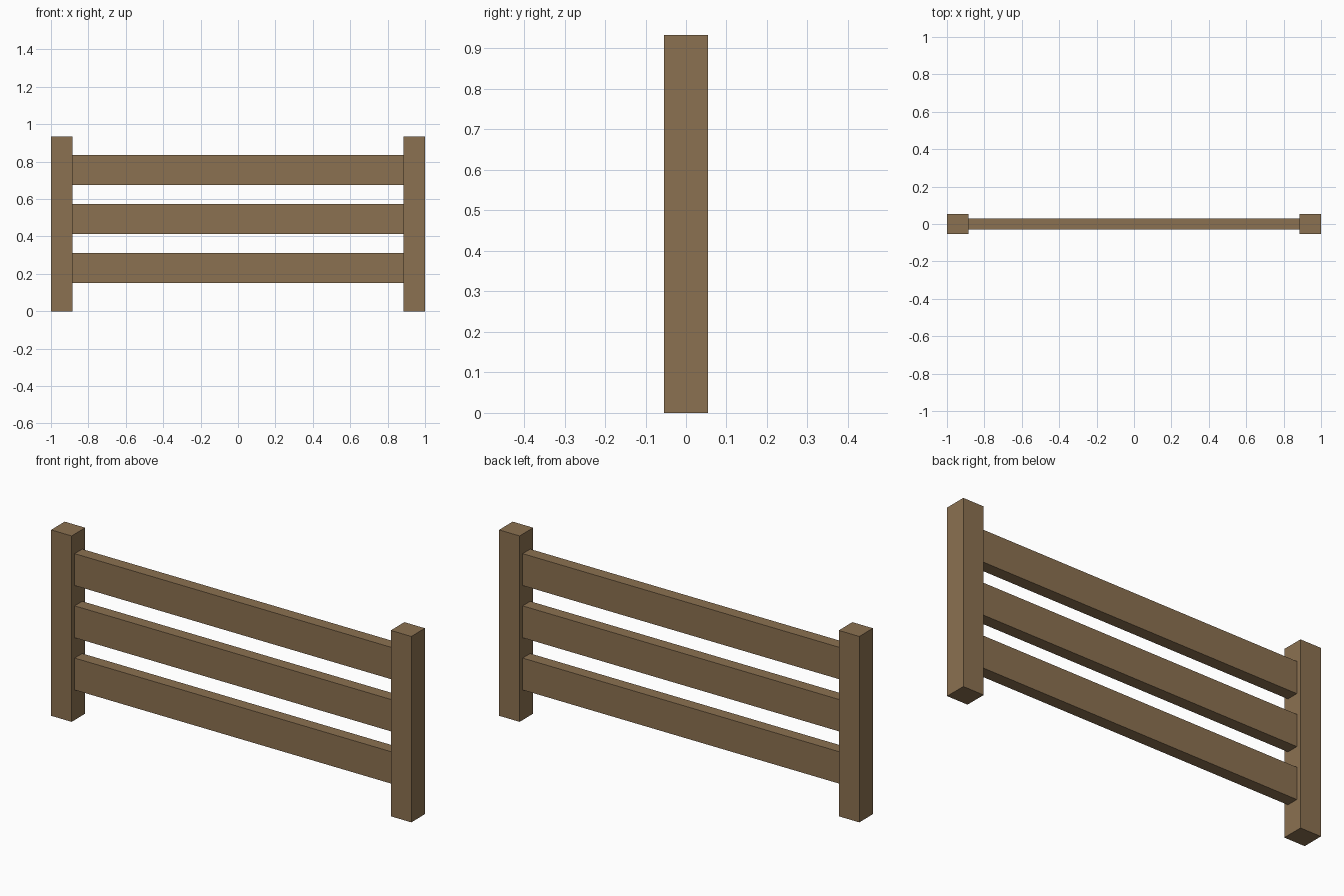
import bpy

if "Cube" in bpy.data.objects:
    bpy.data.objects.remove(bpy.data.objects["Cube"])

# One wood colour
wood = bpy.data.materials.new("brown wood")
wood.diffuse_color = (0.26, 0.165, 0.082, 1.0)
wood.use_nodes = True
wood.node_tree.nodes["Principled BSDF"].inputs["Base Color"].default_value = wood.diffuse_color


def box(name, x, y, z):
    """Box from (min, max) ranges along each axis."""
    ranges = (x, y, z)
    bpy.ops.mesh.primitive_cube_add(
        size=1, location=[(a + b) / 2 for a, b in ranges])
    ob = bpy.context.object
    ob.name = name
    for v in ob.data.vertices:
        for i, (a, b) in enumerate(ranges):
            v.co[i] *= b - a
    ob.data.materials.append(wood)
    return ob


POST_W, POST_HALF_D, POST_H = 0.114, 0.054, 0.933
INNER = 1.0 - POST_W

# End posts
box("left_post", (-1.0, -INNER), (-POST_HALF_D, POST_HALF_D), (0, POST_H))
box("right_post", (INNER, 1.0), (-POST_HALF_D, POST_HALF_D), (0, POST_H))

# Three horizontal rails between the posts
for i, name in enumerate(("lower_rail", "middle_rail", "upper_rail")):
    z = 0.151 + i * 0.262
    box(name, (-INNER, INNER), (-0.03, 0.03), (z, z + 0.16))
